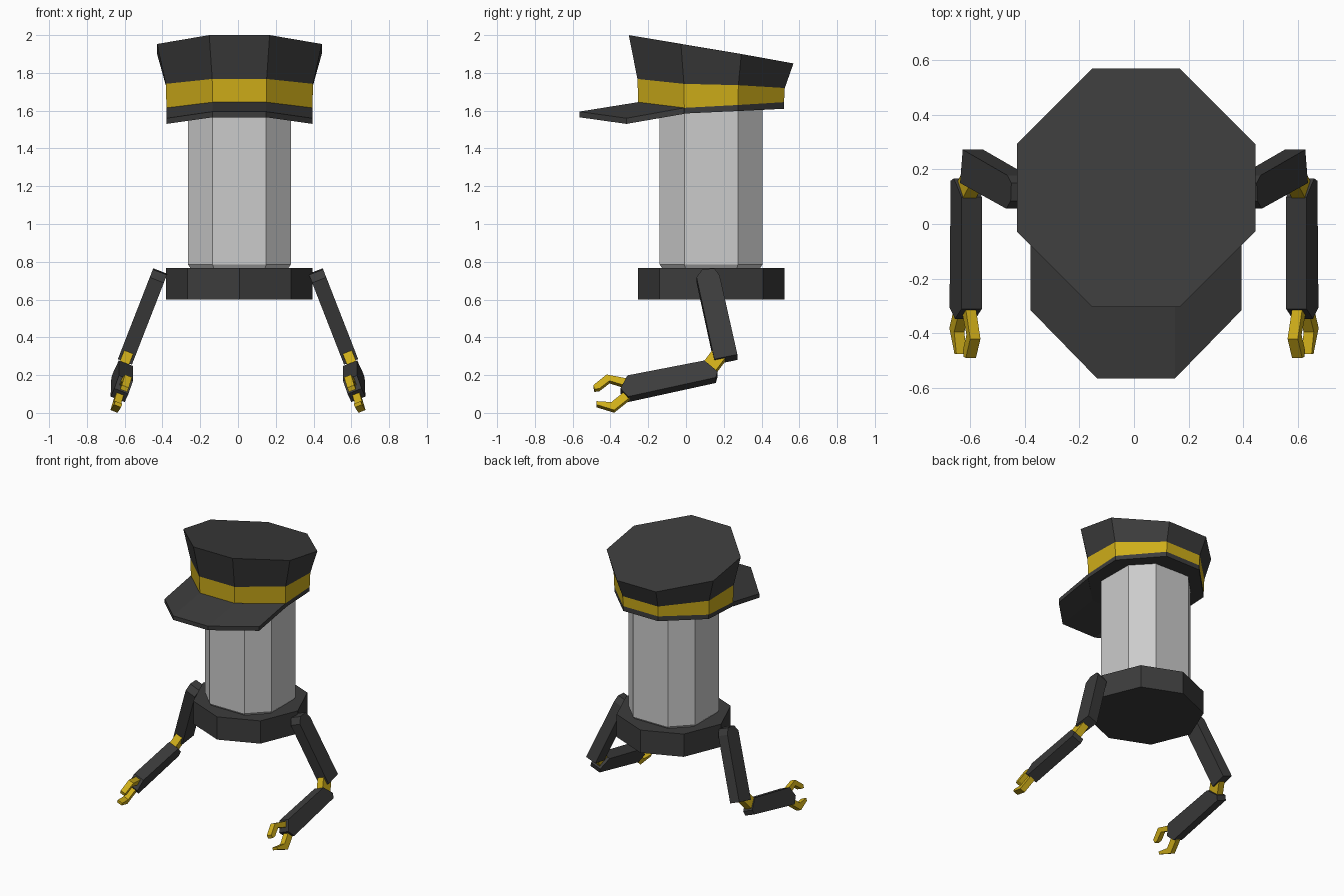
import bpy, bmesh, math
from mathutils import Vector

if "Cube" in bpy.data.objects:
    bpy.data.objects.remove(bpy.data.objects["Cube"])


def material(name, color):
    m = bpy.data.materials.new(name)
    m.diffuse_color = color
    m.use_nodes = True
    m.node_tree.nodes["Principled BSDF"].inputs["Base Color"].default_value = m.diffuse_color
    return m


DARK = material("dark_grey", (0.045, 0.045, 0.045, 1))
YELLOW = material("yellow", (0.62, 0.42, 0.01, 1))
CX, CY = 0.0075, 0.133          # axis of body, base and hat


def loft(name, rings, mat=None):
    """Skin matching point rings and cap both ends."""
    bm = bmesh.new()
    vs = [[bm.verts.new(p) for p in r] for r in rings]
    n = len(vs[0])
    for a, b in zip(vs, vs[1:]):
        for i in range(n):
            j = (i + 1) % n
            bm.faces.new((a[i], a[j], b[j], b[i]))
    bm.faces.new(vs[0][::-1])
    bm.faces.new(vs[-1])
    bmesh.ops.recalc_face_normals(bm, faces=bm.faces)
    me = bpy.data.meshes.new(name)
    bm.to_mesh(me)
    bm.free()
    ob = bpy.data.objects.new(name, me)
    bpy.context.collection.objects.link(ob)
    if mat:
        me.materials.append(mat)
    return ob


def octagon(a, b, z):
    """Eight-sided ring; z holds four heights from front to back."""
    if not isinstance(z, tuple):
        z = (z,) * 4
    pts = [(b, -a), (a, -b), (a, b), (b, a), (-b, a), (-a, b), (-a, -b), (-b, -a)]
    return [(CX + x, CY + y, z[k]) for (x, y), k in zip(pts, (0, 1, 2, 3, 3, 2, 1, 0))]


# Body column with a small bevel at its foot
loft("body", [octagon(0.255, 0.134, 0.76), octagon(0.272, 0.142, 0.785),
              octagon(0.272, 0.142, 1.62)])

# Base plate, turned so a corner faces forward
base = [(CX + 0.388 * math.cos(k * math.pi / 4), CY + 0.388 * math.sin(k * math.pi / 4))
        for k in range(8)]
loft("base", [[(x, y, z) for x, y in base] for z in (0.60, 0.768)], DARK)

# Hat: lip, band and slanted crown
lip = octagon(0.386, 0.142, (1.61, 1.585, 1.598, 1.61))
band_low = octagon(0.386, 0.142, (1.645, 1.615, 1.63, 1.645))
band_top = octagon(0.390, 0.144, (1.768, 1.742, 1.735, 1.72))
crown_top = octagon(0.436, 0.160, (2.0, 1.953, 1.90, 1.85))
loft("hat_lip", [lip, band_low], DARK)
loft("hat_band", [band_low, band_top], YELLOW)
loft("hat_crown", [band_top, crown_top], DARK)

# Brim: arched visor swept from one side of the hat to the other
sections = []
for x, yo, zo, yi, zi in ((-0.386, -0.315, 1.56, -0.01, 1.615),
                          (-0.142, -0.565, 1.595, -0.253, 1.645),
                          (0.142, -0.565, 1.595, -0.253, 1.645),
                          (0.386, -0.315, 1.56, -0.01, 1.615)):
    x += CX
    sections.append([(x, yo, zo), (x, yi, zi), (x, yi, zi - 0.032), (x, yo, zo - 0.03)])
loft("hat_brim", sections, DARK)

# Arms: side profiles (y, z) laid in a leaning plane and given thickness
SLOPE = 0.39
NORMAL = Vector((1, 0, SLOPE)).normalized()


def upper_x(y, z):
    return 0.593 - SLOPE * (z - 0.285)


def lower_x(y, z):
    return 0.621 - SLOPE * (z - (0.20 + 0.196 * (y - 0.135)))


PARTS = [
    ("upper_arm", upper_x, 0.08, DARK,
     [(0.056, 0.703), (0.085, 0.745), (0.15, 0.751), (0.178, 0.713),
      (0.272, 0.295), (0.15, 0.27)]),
    ("elbow", upper_x, 0.052, YELLOW,
     [(0.088, 0.255), (0.145, 0.33), (0.21, 0.285), (0.15, 0.205)]),
    ("forearm", lower_x, 0.08, DARK,
     [(-0.31, 0.184), (0.098, 0.263), (0.167, 0.205), (0.158, 0.173),
      (-0.305, 0.072), (-0.347, 0.115)]),
    ("upper_finger", lower_x, 0.04, YELLOW,
     [(-0.30, 0.173), (-0.42, 0.196), (-0.49, 0.14), (-0.485, 0.118),
      (-0.458, 0.122), (-0.405, 0.163), (-0.33, 0.14)]),
    ("lower_finger", lower_x, 0.04, YELLOW,
     [(-0.29, 0.08), (-0.38, 0.008), (-0.475, 0.037), (-0.475, 0.055),
      (-0.395, 0.05), (-0.33, 0.103)]),
]
for side, s in (("right", 1), ("left", -1)):
    for name, fx, t, mat, profile in PARTS:
        rings = []
        for k in (-0.5, 0.5):
            pts = [Vector((fx(y, z), y, z)) + NORMAL * t * k for y, z in profile]
            rings.append([(s * p.x, p.y, p.z) for p in pts])
        loft(side + "_" + name, rings, mat)
